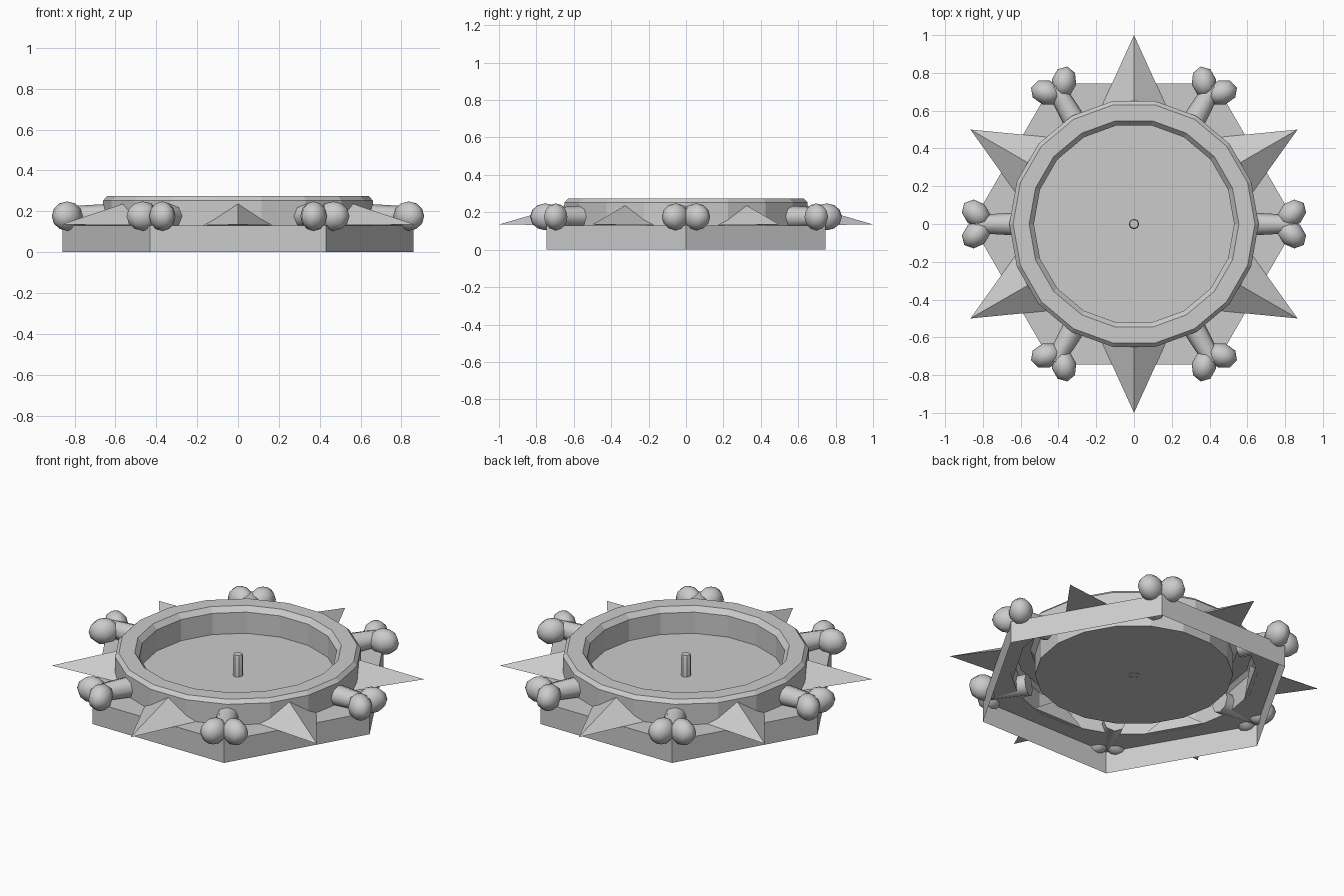
import bpy, bmesh, math
from mathutils import Matrix, Vector

if "Cube" in bpy.data.objects:
    bpy.data.objects.remove(bpy.data.objects["Cube"])


def polar(r, deg, z):
    a = math.radians(deg)
    return (r * math.cos(a), r * math.sin(a), z)


def finish(name, bm, smooth=None):
    bmesh.ops.recalc_face_normals(bm, faces=bm.faces)
    me = bpy.data.meshes.new(name)
    bm.to_mesh(me)
    bm.free()
    ob = bpy.data.objects.new(name, me)
    bpy.context.collection.objects.link(ob)
    if smooth:
        bpy.ops.object.select_all(action='DESELECT')
        ob.select_set(True)
        bpy.context.view_layer.objects.active = ob
        bpy.ops.object.shade_smooth_by_angle(angle=math.radians(smooth))
    return ob


def lathe(bm, profile, n):
    """Revolve (radius, z) points; returns the rings of vertices."""
    rings = [[bm.verts.new(polar(r, 360 * i / n, z)) for i in range(n)]
             for r, z in profile]
    for a, b in zip(rings, rings[1:]):
        for i in range(n):
            j = (i + 1) % n
            bm.faces.new((a[i], a[j], b[j], b[i]))
    return rings


# Hollow hexagonal base: thin wall and top plate with a round hole
bm = bmesh.new()
top = lathe(bm, [(0.86, 0), (0.86, 0.13)], 6)[1]
hole = [bm.verts.new(polar(0.66, 20 * i, 0.13)) for i in range(18)]
for i in range(6):
    k = 3 * i
    h = [hole[(k + d) % 18] for d in range(4)]
    a, b = top[i], top[(i + 1) % 6]
    bm.faces.new((a, h[1], h[0]))
    bm.faces.new((a, h[2], h[1]))
    bm.faces.new((a, b, h[2]))
    bm.faces.new((b, h[3], h[2]))
finish("hex_base", bm)

# Rim with chamfered edges, and the dish floor
bm = bmesh.new()
rings = lathe(bm, [(0.66, 0.13), (0.66, 0.253), (0.64, 0.274), (0.555, 0.274),
                   (0.53, 0.245), (0.53, 0.12)], 18)
bm.faces.new(rings[-1])
finish("dish_rim", bm)

# Centre pin
bm = bmesh.new()
rings = lathe(bm, [(0.028, 0.118), (0.028, 0.232), (0.023, 0.245)], 8)
bm.faces.new(rings[-1])
finish("centre_pin", bm, 40)

# Spikes between the hexagon corners
for i in range(6):
    bm = bmesh.new()
    tip, left, right, ridge = [bm.verts.new(c) for c in (
        (1.0, 0, 0.135), (0.63, 0.168, 0.131), (0.63, -0.168, 0.131), (0.63, 0, 0.242))]
    for f in ((tip, left, ridge), (tip, ridge, right), (tip, right, left),
              (left, right, ridge)):
        bm.faces.new(f)
    ob = finish("spike", bm)
    ob.rotation_euler.z = math.radians(30 + 60 * i)

# Bones over the hexagon corners: tapered shaft and two knobs
for i in range(6):
    bm = bmesh.new()
    bmesh.ops.create_cone(bm, cap_ends=True, segments=8, radius1=0.062, radius2=0.048,
                          depth=0.24, matrix=Matrix.Translation((0.72, 0, 0.176))
                          @ Matrix.Rotation(math.pi / 2, 4, 'Y'))
    for s in (1, -1):
        m = (Matrix.Translation((0.836, s * 0.055, 0.176))
             @ Matrix.Rotation(s * math.radians(42), 4, 'Z')
             @ Matrix.Diagonal(Vector((0.084, 0.066, 0.072, 1))))
        bmesh.ops.create_uvsphere(bm, u_segments=8, v_segments=6, radius=1, matrix=m)
    ob = finish("bone", bm, 60)
    ob.rotation_euler.z = math.radians(60 * i)
